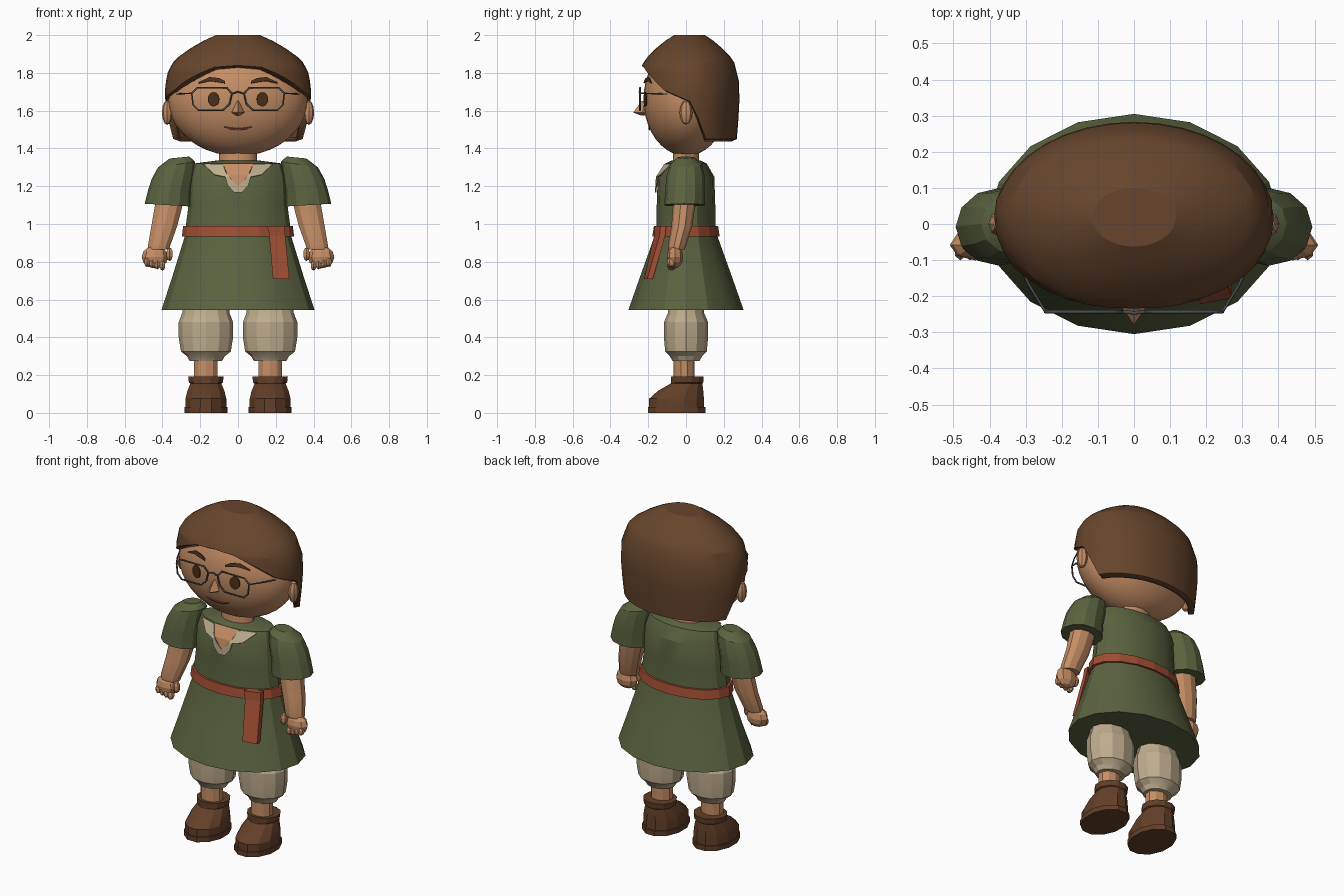
import bpy, bmesh, math
from mathutils import Vector

if "Cube" in bpy.data.objects:
    bpy.data.objects.remove(bpy.data.objects["Cube"])


def material(name, rgb):
    m = bpy.data.materials.new(name)
    m.diffuse_color = (*rgb, 1)
    m.use_nodes = True
    m.node_tree.nodes["Principled BSDF"].inputs["Base Color"].default_value = m.diffuse_color
    return m


SKIN = material("skin", (0.56, 0.27, 0.13))
HAIR = material("hair brown", (0.135, 0.06, 0.025))
GREEN = material("tunic green", (0.105, 0.125, 0.05))
RUST = material("belt rust", (0.35, 0.075, 0.032))
LINEN = material("linen", (0.52, 0.42, 0.27))
LEATHER = material("boot leather", (0.125, 0.05, 0.021))
METAL = material("spectacle grey", (0.07, 0.075, 0.08))
DARK = material("eye brown", (0.07, 0.028, 0.012))
LIP = material("lip red", (0.28, 0.07, 0.045))


def finish(bm, name, mat, smooth=None, recalc=True):
    if recalc:
        bmesh.ops.recalc_face_normals(bm, faces=bm.faces[:])
    me = bpy.data.meshes.new(name)
    bm.to_mesh(me)
    bm.free()
    ob = bpy.data.objects.new(name, me)
    bpy.context.collection.objects.link(ob)
    me.materials.append(mat)
    if smooth:
        bpy.ops.object.select_all(action='DESELECT')
        ob.select_set(True)
        bpy.context.view_layer.objects.active = ob
        bpy.ops.object.shade_smooth_by_angle(angle=math.radians(smooth))
    return ob


def loft(name, rings, n, mat, smooth=None, phase=0.0):
    """Closed stack of elliptic rings: (cx, cy, z, rx, ry[, z tilt per x])."""
    bm = bmesh.new()
    loops = []
    for cx, cy, z, rx, ry, *tilt in rings:
        loop = []
        for i in range(n):
            a = 2 * math.pi * (i + phase) / n
            dx = rx * math.sin(a)
            loop.append(bm.verts.new((cx + dx, cy - ry * math.cos(a), z + dx * (tilt[0] if tilt else 0))))
        loops.append(loop)
    for lo, hi in zip(loops, loops[1:]):
        for i in range(n):
            j = (i + 1) % n
            bm.faces.new((lo[i], lo[j], hi[j], hi[i]))
    bm.faces.new(loops[0][::-1])
    bm.faces.new(loops[-1])
    return finish(bm, name, mat, smooth)


def ball(name, loc, rad, mat, u=10, v=7, smooth=None):
    bm = bmesh.new()
    bmesh.ops.create_uvsphere(bm, u_segments=u, v_segments=v, radius=1)
    for p in bm.verts:
        p.co = Vector([p.co[k] * rad[k] + loc[k] for k in range(3)])
    return finish(bm, name, mat, smooth)


def strip(name, pairs, surf, lift, mat):
    """Thin plate between paired (x, z) edge points, laid on a front surface."""
    bm = bmesh.new()
    rows = [[bm.verts.new((x, surf(x, z) - lift, z)) for x, z in p] for p in pairs]
    for a, b in zip(rows, rows[1:]):
        bm.faces.new((a[0], a[1], b[1], b[0]))
    bmesh.ops.recalc_face_normals(bm, faces=bm.faces[:])
    if sum(f.normal.y for f in bm.faces) > 0:
        bmesh.ops.reverse_faces(bm, faces=bm.faces[:])
    ob = finish(bm, name, mat, recalc=False)
    s = ob.modifiers.new("thickness", 'SOLIDIFY')
    s.thickness = 0.006
    return ob


def wire(name, pts, r, mat, cyclic=False):
    cu = bpy.data.curves.new(name, 'CURVE')
    cu.dimensions = '3D'
    cu.bevel_depth = r
    cu.bevel_resolution = 1
    sp = cu.splines.new('POLY')
    sp.points.add(len(pts) - 1)
    for p, c in zip(sp.points, pts):
        p.co = (*c, 1)
    sp.use_cyclic_u = cyclic
    cu.materials.append(mat)
    ob = bpy.data.objects.new(name, cu)
    bpy.context.collection.objects.link(ob)
    bpy.ops.object.select_all(action='DESELECT')
    ob.select_set(True)
    bpy.context.view_layer.objects.active = ob
    bpy.ops.object.convert(target='MESH')


def lerp(table, t):
    for (a, va), (b, vb) in zip(table, table[1:]):
        if t <= b:
            return va + (vb - va) * max(0, t - a) / (b - a)
    return table[-1][1]


# Head, neck, ears, nose
def face_y(x, z):
    return -0.225 * math.sqrt(max(0, 1 - (x / 0.37) ** 2 - ((z - 1.66) / 0.3) ** 2))


ball("head", (0, 0, 1.66), (0.37, 0.225, 0.3), SKIN, 32, 20, 40)
loft("neck", [(0, 0, 1.28, 0.11, 0.08), (0, 0, 1.33, 0.1, 0.07), (0, 0, 1.41, 0.1, 0.07)], 12, SKIN, 35)
loft("nose", [(0, -0.22, 1.575, 0.012, 0.02), (0, -0.23, 1.59, 0.034, 0.05),
              (0, -0.22, 1.65, 0.006, 0.015)], 4, SKIN)
for s in (-1, 1):
    ball("ear", (s * 0.375, 0, 1.59), (0.028, 0.034, 0.065), SKIN, 8, 6, 30)

# Hair: cap whose lower edge is an arched fringe, longer behind the ears
PROFILE = [(1.45, 0.94), (1.6, 0.985), (1.72, 1), (1.83, 0.945), (1.88, 0.83), (1.93, 0.65), (1.97, 0.47), (2.0, 0.3)]
EDGE = [(0, 1.84), (20, 1.83), (32, 1.80), (45, 1.765), (60, 1.71), (80, 1.67), (90, 1.65), (100, 1.56), (110, 1.45), (180, 1.45)]
bm = bmesh.new()
N = 36
columns = []
for i in range(N):
    a = 360 * i / N
    low = lerp(EDGE, min(a, 360 - a))
    heights = [2.0, 1.97, 1.93, 1.885] + [1.855 + (low - 1.855) * k / 4 for k in range(5)]
    col = []
    for k, z in enumerate(heights + [low - 0.012]):
        f = lerp(PROFILE, z) * (0.9 if k == len(heights) else 1)
        c, sn = math.cos(math.radians(a)), math.sin(math.radians(a))
        col.append(bm.verts.new((0.388 * f * sn, 0.02 - (0.275 if c > 0 else 0.265) * f * c, z)))
    columns.append(col)
for i in range(N):
    p, q = columns[i], columns[(i + 1) % N]
    for k in range(len(p) - 1):
        bm.faces.new((p[k], p[k + 1], q[k + 1], q[k]))
bm.faces.new([c[0] for c in columns])
hair = finish(bm, "hair", HAIR, 22)
sol = hair.modifiers.new("thickness", 'SOLIDIFY')
sol.thickness = 0.012

# Eyes, brows, mouth
for s in (-1, 1):
    ring = [math.pi * k / 8 for k in range(9)]
    strip("eye", [((s * 0.13 - 0.03 * math.sin(t), 1.66 + 0.038 * math.cos(t)),
                   (s * 0.13 + 0.03 * math.sin(t), 1.66 + 0.038 * math.cos(t))) for t in ring], face_y, 0.009, DARK)
    brow = [(0.07, 1.752, 0.006), (0.10, 1.762, 0.011), (0.15, 1.768, 0.01), (0.21, 1.748, 0.003)]
    strip("eyebrow", [((s * x, z - h), (s * x, z + h)) for x, z, h in brow], face_y, 0.014, DARK)
mouth = [(-0.075, 1.513, 0.002), (-0.04, 1.503, 0.005), (0, 1.5, 0.005), (0.04, 1.503, 0.005), (0.075, 1.513, 0.002)]
strip("mouth", [((x, z - h), (x, z + h)) for x, z, h in mouth], face_y, 0.007, LIP)

# Spectacles
LENS = [(0.032, 1.69), (0.06, 1.722), (0.215, 1.722), (0.245, 1.692), (0.238, 1.632), (0.21, 1.603), (0.08, 1.603), (0.045, 1.635)]
for s in (-1, 1):
    wire("lens_rim", [(s * x, -0.243, z) for x, z in LENS], 0.005, METAL, True)
    wire("temple", [(s * 0.245, -0.243, 1.692), (s * 0.29, -0.17, 1.69), (s * 0.372, 0, 1.685)], 0.004, METAL)
wire("bridge", [(-0.032, -0.243, 1.69), (0, -0.246, 1.7), (0.032, -0.243, 1.69)], 0.005, METAL)

# Tunic
BODY = [(0.545, 0.405, 0.305), (0.73, 0.345, 0.24), (0.94, 0.28, 0.165), (1.0, 0.275, 0.155), (1.1, 0.262, 0.155),
        (1.25, 0.255, 0.15), (1.32, 0.235, 0.11), (1.335, 0.12, 0.08)]
loft("tunic", [(0, 0, z, rx, ry) for z, rx, ry in BODY], 16, GREEN, 25)


def chest_y(x, z):
    rx = lerp([(b[0], b[1]) for b in BODY], z)
    ry = lerp([(b[0], b[2]) for b in BODY], z)
    return -ry * math.sqrt(max(0, 1 - (x / rx) ** 2))


# Belt with hanging end
loft("belt", [(0, 0, 0.935, 0.297, 0.178), (0, 0, 0.99, 0.29, 0.17)], 16, RUST)
bm = bmesh.new()
rows = []
for x0, x1, y0, y1, z in [(0.155, 0.245, -0.165, -0.115, 0.99), (0.165, 0.25, -0.168, -0.12, 0.94), (0.185, 0.272, -0.222, -0.185, 0.71)]:
    rows.append([bm.verts.new(c) for c in ((x0, y0, z), (x1, y1 - 0.02, z), (x1, y1 + 0.01, z), (x0, y0 + 0.03, z))])
for a, b in zip(rows, rows[1:]):
    for k in range(4):
        bm.faces.new((a[k], a[(k + 1) % 4], b[(k + 1) % 4], b[k]))
bm.faces.new(rows[0])
bm.faces.new(rows[-1])
finish(bm, "belt_end", RUST)

# Bare neckline and split collar
strip("neck_opening", [((-0.08, 1.318), (0.08, 1.318)), ((-0.055, 1.26), (0.055, 1.26)), ((-0.004, 1.2), (0.004, 1.2))], chest_y, 0.007, SKIN)
for s in (-1, 1):
    collar = [((0.185, 1.318), (0.08, 1.318)), ((0.125, 1.262), (0.065, 1.275)), ((0.068, 1.25), (0.045, 1.25)),
              ((0.055, 1.205), (0.022, 1.222)), ((0.022, 1.168), (0, 1.2)), ((0, 1.168), (0, 1.2))]
    strip("collar", [((s * a[0], a[1]), (s * b[0], b[1])) for a, b in collar[:5]], chest_y, 0.011, LINEN)
strip("collar_tip", [((-0.022, 1.168), (0.022, 1.168)), ((-0.006, 1.2), (0.006, 1.2))], chest_y, 0.011, LINEN)

# Limbs, built for each side
for s in (-1, 1):
    loft("sleeve", [(s * x, y, z, rx, ry, s * t) for x, y, z, rx, ry, t in [
        (0.372, -0.008, 1.10, 0.122, 0.108, 0.06), (0.362, -0.005, 1.18, 0.114, 0.104, 0.0),
        (0.345, -0.003, 1.25, 0.112, 0.102, -0.1), (0.325, 0, 1.315, 0.098, 0.085, -0.15),
        (0.31, 0, 1.352, 0.052, 0.045, -0.1)]], 12, GREEN, 20)
    loft("arm", [(s * 0.42, -0.05, 0.865, 0.058, 0.042), (s * 0.418, -0.048, 0.885, 0.062, 0.048),
                 (s * 0.39, -0.022, 0.99, 0.072, 0.055), (s * 0.362, -0.008, 1.12, 0.078, 0.06)], 10, SKIN, 25)
    ball("hand", (s * 0.44, -0.058, 0.825), (0.07, 0.043, 0.06), SKIN, 8, 6)
    for k in range(4):
        ball("finger", (s * (0.4 + 0.027 * k), -0.076, 0.78 + 0.006 * k), (0.018, 0.026, 0.026), SKIN, 6, 5)
    ball("thumb", (s * 0.362, -0.075, 0.84), (0.02, 0.024, 0.036), SKIN, 6, 5)

    x = s * 0.17
    loft("trouser_leg", [(x, 0, z, rx, ry) for z, rx, ry in [
        (0.275, 0.086, 0.072), (0.3, 0.1, 0.085), (0.325, 0.132, 0.11), (0.4, 0.144, 0.117), (0.48, 0.144, 0.117),
        (0.53, 0.125, 0.095), (0.62, 0.12, 0.09)]], 12, LINEN, 20)
    loft("ankle", [(x, -0.01, 0.17, 0.066, 0.055), (x, -0.01, 0.29, 0.066, 0.055)], 10, SKIN, 25)
    loft("boot", [(x, (a + b) / 2, z, rx, (b - a) / 2) for z, rx, a, b in [
        (0.03, 0.112, -0.2, 0.1), (0.075, 0.112, -0.2, 0.1), (0.115, 0.102, -0.155, 0.096), (0.155, 0.085, -0.085, 0.09),
        (0.16, 0.093, -0.083, 0.094), (0.192, 0.097, -0.083, 0.097)]], 12, LEATHER, 22, 0.5)
    loft("boot_sole", [(x, -0.049, 0, 0.118, 0.158), (x, -0.049, 0.03, 0.118, 0.158)], 12, LEATHER, 25, 0.5)
